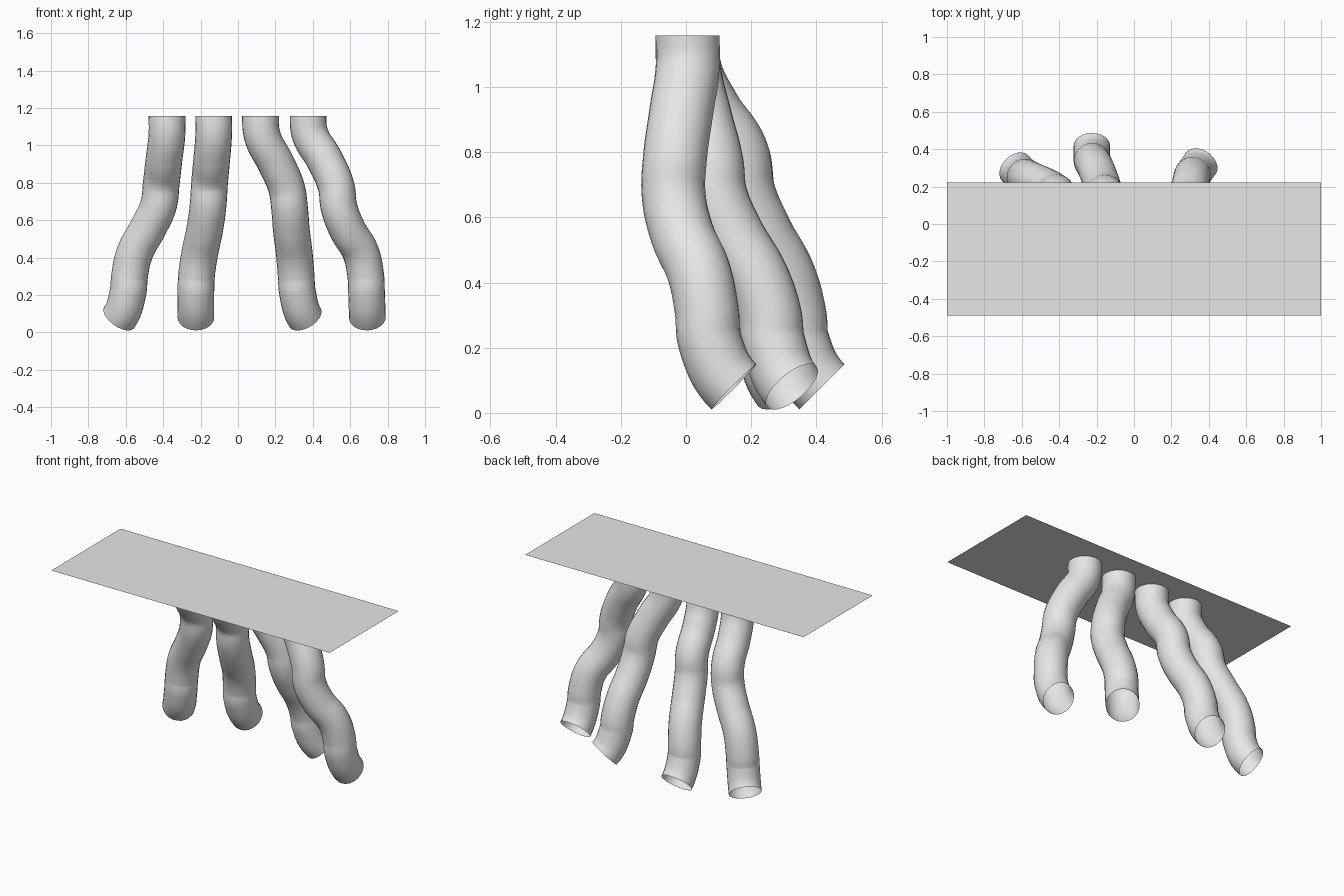
import bpy
from mathutils import Vector

cube = bpy.data.objects.get("Cube")
if cube:
    bpy.data.objects.remove(cube, do_unlink=True)

TOP = 1.158
RADIUS = 0.098

grey = bpy.data.materials.new("light grey")
grey.use_nodes = True
colour = (0.8, 0.8, 0.8, 1)
grey.diffuse_color = colour
grey.node_tree.nodes["Principled BSDF"].inputs["Base Color"].default_value = colour


def tube(name, path, end_direction):
    """Open round pipe that leaves the plate straight down and bends out at its foot."""
    curve = bpy.data.curves.new(name, "CURVE")
    curve.dimensions = "3D"
    curve.bevel_depth = RADIUS
    curve.bevel_resolution = 10
    curve.resolution_u = 8
    curve.use_fill_caps = False
    spline = curve.splines.new("BEZIER")
    spline.bezier_points.add(len(path) - 1)
    for point, co in zip(spline.bezier_points, path):
        point.co = co
        point.handle_left_type = point.handle_right_type = "AUTO"
    # Fixed tangents at both ends
    first, last = spline.bezier_points[0], spline.bezier_points[-1]
    aim = Vector(end_direction).normalized() * 0.06
    for point, step in ((first, Vector((0, 0, -0.03))), (last, aim)):
        point.handle_left_type = point.handle_right_type = "FREE"
        point.handle_left = point.co - step
        point.handle_right = point.co + step
    curve.materials.append(grey)
    obj = bpy.data.objects.new(name, curve)
    bpy.context.collection.objects.link(obj)
    # Turn the swept curve into a mesh
    bpy.ops.object.select_all(action="DESELECT")
    obj.select_set(True)
    bpy.context.view_layer.objects.active = obj
    bpy.ops.object.convert(target="MESH")
    bpy.ops.object.shade_smooth()


# Thin flat top plate
bpy.ops.mesh.primitive_plane_add(size=1, location=(0, -0.133, TOP))
plate = bpy.context.object
plate.name = "top_plate"
plate.scale = (2, 0.71, 1)
bpy.ops.object.transform_apply(location=False, rotation=False, scale=True)
plate.data.materials.append(grey)

# Four winding tubes
tube("outer_right_tube",
     [(-.38, .005, TOP), (-.38, .01, 1.06), (-.395, .07, .93), (-.41, .155, .8),
      (-.425, .175, .68), (-.48, .205, .56), (-.55, .235, .43), (-.58, .25, .3),
      (-.587, .252, .22), (-.635, .298, .08)], (-.5, .5, -.7))
tube("inner_right_tube",
     [(-.13, .005, TOP), (-.13, .01, 1.06), (-.14, .07, .93), (-.152, .155, .8),
      (-.16, .175, .68), (-.178, .23, .55), (-.205, .3, .42), (-.222, .333, .3),
      (-.225, .342, .22), (-.225, .417, .08)], (0, .7, -.7))
tube("inner_left_tube",
     [(.12, .005, TOP), (.13, .01, 1.05), (.205, .045, .9), (.26, .078, .77),
      (.275, .09, .67), (.285, .14, .55), (.302, .22, .41), (.311, .257, .3),
      (.317, .267, .22), (.358, .325, .08)], (.42, .58, -.7))
tube("outer_left_tube",
     [(.375, .005, TOP), (.385, .005, 1.06), (.465, -.015, .92), (.525, -.034, .78),
      (.54, -.038, .67), (.585, -.012, .55), (.655, .04, .43), (.682, .064, .31),
      (.687, .073, .22), (.692, .147, .08)], (.04, .7, -.7))
